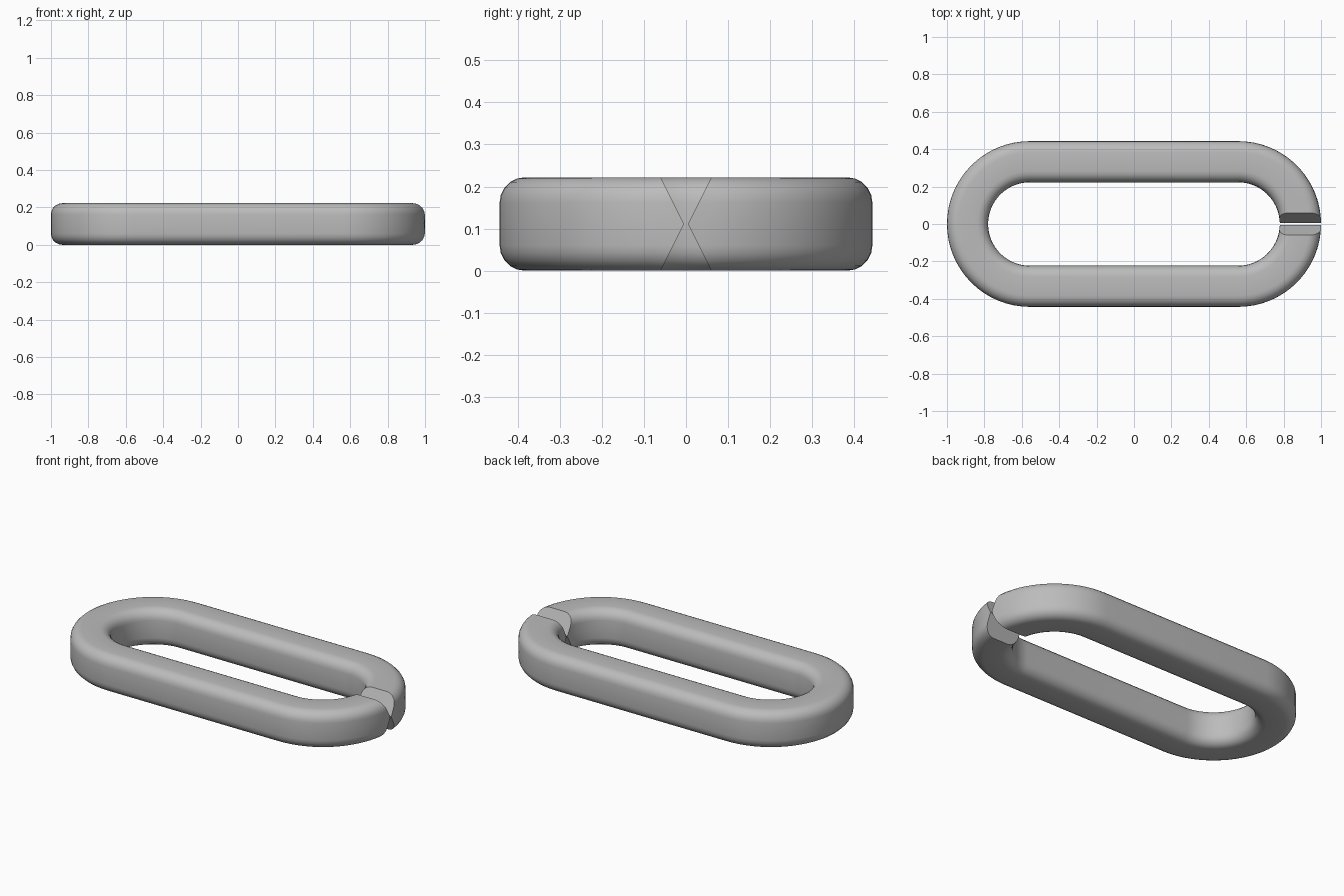
import bpy, bmesh
from math import sin, cos, asin, pi, radians

cube = bpy.data.objects.get("Cube")
if cube:
    bpy.data.objects.remove(cube)

HEIGHT = 0.222               # thickness of the bar
OUTER, INNER = 0.443, 0.223  # radii of the round ends
CENTRE = 1 - OUTER           # x of the arc centres
ROUND = 0.06                 # rounding of the bar's edges
GAP, SLOPE = 0.005, 0.055    # half gap at the tips, recess at top and bottom
ARC_STEPS, EDGE_STEPS = 16, 5
MID = HEIGHT / 2

# Steel material
steel = bpy.data.materials.new("steel grey")
steel.use_nodes = True
colour = (0.5, 0.5, 0.5, 1)
steel.diffuse_color = colour
steel.node_tree.nodes["Principled BSDF"].inputs["Base Color"].default_value = colour


def bar_section():
    """Rounded square as (radius, z), starting at the outer mid height."""
    points = [(OUTER, MID)]
    corners = [(OUTER - ROUND, HEIGHT - ROUND), (INNER + ROUND, HEIGHT - ROUND),
               (INNER + ROUND, ROUND), (OUTER - ROUND, ROUND)]
    for i, (r, z) in enumerate(corners):
        if i == 2:
            points.append((INNER, MID))
        for k in range(EDGE_STEPS + 1):
            a = (i + k / EDGE_STEPS) * pi / 2
            points.append((r + ROUND * cos(a), z + ROUND * sin(a)))
    return points


section = bar_section()
count = len(section)
bm = bmesh.new()
rings = []

# Arc from the pointed, split end to the straight side
for s in range(ARC_STEPS + 1):
    ring = []
    for r, z in section:
        start = asin((GAP + SLOPE * abs(z - MID) / MID) / r)
        a = start + (pi / 2 - start) * s / ARC_STEPS
        ring.append(bm.verts.new((CENTRE + r * cos(a), r * sin(a), z)))
    rings.append(ring)

# Straight side and closed round end
for s in range(ARC_STEPS + 1):
    a = pi / 2 * (1 + s / ARC_STEPS)
    rings.append([bm.verts.new((-CENTRE + r * cos(a), r * sin(a), z)) for r, z in section])

for a, b in zip(rings, rings[1:]):
    for i in range(count):
        j = (i + 1) % count
        bm.faces.new((a[i], a[j], b[j], b[i]))

# Two sloping faces that meet in a ridge at the split end
half = count // 2
bm.faces.new(rings[0][:half + 1])
bm.faces.new(rings[0][half:] + rings[0][:1])
bmesh.ops.recalc_face_normals(bm, faces=bm.faces)
# Keep the open half facing outwards
bm.faces.ensure_lookup_table()
probe = max(bm.faces, key=lambda f: f.calc_center_median().z)
if probe.normal.z < 0:
    bmesh.ops.reverse_faces(bm, faces=bm.faces)

mesh = bpy.data.meshes.new("chain_link")
bm.to_mesh(mesh)
bm.free()
mesh.materials.append(steel)
link = bpy.data.objects.new("chain_link", mesh)
bpy.context.collection.objects.link(link)

# Mirror the half link front to back
mirror = link.modifiers.new("front half", 'MIRROR')
mirror.use_axis = (False, True, False)
mirror.merge_threshold = 0.001

bpy.ops.object.select_all(action='DESELECT')
link.select_set(True)
bpy.context.view_layer.objects.active = link
bpy.ops.object.shade_smooth_by_angle(angle=radians(35))
